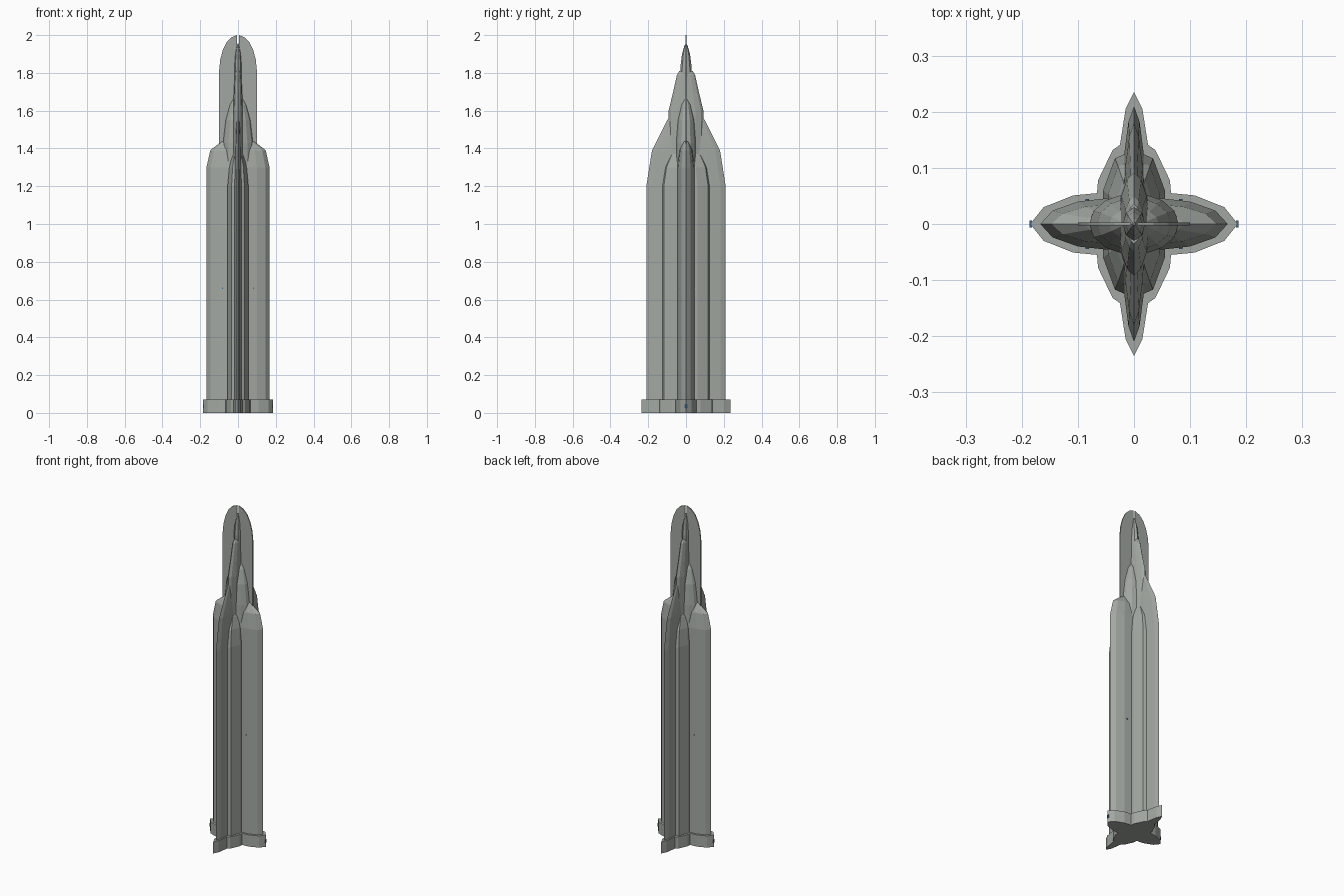
import bpy, bmesh


def material(name, rgb):
    m = bpy.data.materials.new(name)
    m.diffuse_color = (*rgb, 1)
    return m


STONE = material("grey green cladding", (0.36, 0.39, 0.36))
BLUE = material("blue glass", (0.05, 0.16, 0.35))


def finish(name, bm, mat):
    bmesh.ops.recalc_face_normals(bm, faces=bm.faces)
    me = bpy.data.meshes.new(name)
    bm.to_mesh(me)
    bm.free()
    me.materials.append(mat)
    ob = bpy.data.objects.new(name, me)
    bpy.context.collection.objects.link(ob)
    return ob


def outline(quadrant):
    """Mirror a quadrant running from the +x axis to the +y axis into a closed loop."""
    q = quadrant
    half = q + [(-x, y) for x, y in reversed(q) if x > 1e-6]
    return half + [(x, -y) for x, y in reversed(half) if y > 1e-6]


def loft(name, quadrant, rings):
    """Stack scaled copies of one plan; each ring is (z, half width, half depth)."""
    pts = outline(quadrant)
    mx = max(p[0] for p in pts)
    my = max(p[1] for p in pts)
    bm = bmesh.new()
    loops = [[bm.verts.new((x * rx / mx, y * ry / my, z)) for x, y in pts]
             for z, rx, ry in rings]
    n = len(pts)
    for a, b in zip(loops, loops[1:]):
        for i in range(n):
            j = (i + 1) % n
            bm.faces.new((a[i], a[j], b[j], b[i]))
    bm.faces.new(loops[0])
    bm.faces.new(loops[-1])
    return finish(name, bm, STONE)


def box(name, center, size, mat):
    bm = bmesh.new()
    bmesh.ops.create_cube(bm, size=1)
    for v in bm.verts:
        for k in range(3):
            v.co[k] = v.co[k] * size[k] + center[k]
    return finish(name, bm, mat)


# Star-shaped plinth
loft("plinth",
     [(0.185, 0), (0.161, 0.03), (0.108, 0.051), (0.066, 0.055), (0.064, 0.078),
      (0.038, 0.132), (0.025, 0.141), (0.015, 0.205), (0, 0.235)],
     [(0, 0.185, 0.235), (0.07, 0.185, 0.235)])

# Broad side wings
loft("side_wings",
     [(0.167, 0), (0.145, 0.024), (0.1, 0.040), (0.055, 0.045), (0, 0.047)],
     [(0.06, 0.167, 0.047), (1.3, 0.167, 0.047), (1.39, 0.147, 0.036),
      (1.435, 0.09, 0.02), (1.455, 0.05, 0.006)])

# Narrow front and back wings
loft("front_back_wings",
     [(0.026, 0), (0.018, 0.12), (0.01, 0.182), (0, 0.21)],
     [(0.06, 0.026, 0.21), (1.2, 0.026, 0.21), (1.39, 0.022, 0.18),
      (1.55, 0.015, 0.1), (1.6, 0.012, 0.06)])

# Shoulders between the wings
loft("shoulders",
     [(0.055, 0), (0.055, 0.06), (0.034, 0.117), (0.016, 0.125), (0, 0.127)],
     [(0.06, 0.055, 0.127), (1.2, 0.055, 0.127), (1.3, 0.046, 0.112),
      (1.36, 0.032, 0.085), (1.4, 0.02, 0.05)])

# Domed core
loft("core",
     [(0.08, 0), (0.072, 0.024), (0.05, 0.043), (0.025, 0.052), (0, 0.055)],
     [(1.2, 0.08, 0.055), (1.43, 0.08, 0.054), (1.55, 0.066, 0.046),
      (1.63, 0.044, 0.028), (1.665, 0.025, 0.01)])

# Upper setback
loft("upper_setback",
     [(0.03, 0), (0.025, 0.05), (0.014, 0.08), (0, 0.093)],
     [(1.3, 0.03, 0.095), (1.6, 0.027, 0.092), (1.7, 0.022, 0.068),
      (1.79, 0.018, 0.048), (1.81, 0.012, 0.035)])

# Crowning spire
loft("spire",
     [(0.02, 0), (0.014, 0.02), (0, 0.03)],
     [(1.6, 0.02, 0.031), (1.83, 0.02, 0.03), (1.9, 0.015, 0.021),
      (1.94, 0.008, 0.01), (1.955, 0.002, 0.002)])

# Pair of thin rounded crown fins with a slit between them
for side in (-1, 1):
    profile = [(0.005, 1.38), (0.1, 1.38), (0.1, 1.81), (0.094, 1.87), (0.081, 1.92),
               (0.06, 1.963), (0.035, 1.988), (0.005, 2.0)]
    bm = bmesh.new()
    f = bm.faces.new([bm.verts.new((side * x, -0.003, z)) for x, z in profile])
    new = bmesh.ops.extrude_face_region(bm, geom=[f])["geom"]
    for v in new:
        if isinstance(v, bmesh.types.BMVert):
            v.co.y = 0.003
    finish("crown_fin", bm, STONE)

# Tiny glass plates
for sx in (-1, 1):
    box("entrance_glass", (sx * 0.184, 0, 0.035), (0.004, 0.012, 0.018), BLUE)
    for sy in (-1, 1):
        box("wing_glass", (sx * 0.083, sy * 0.042, 0.66), (0.006, 0.005, 0.006), BLUE)
